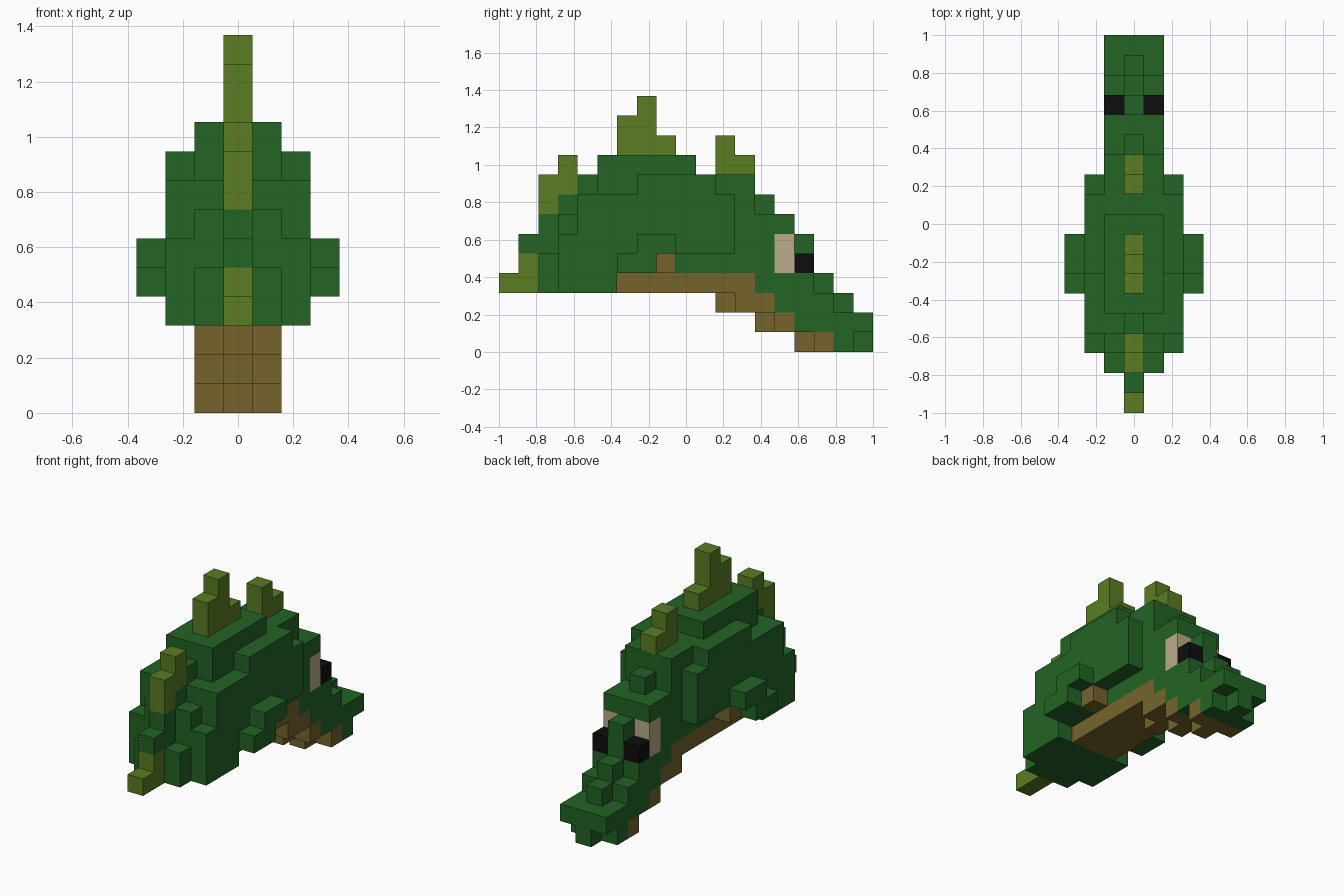
import bpy, bmesh
from mathutils import Vector

cube = bpy.data.objects.get("Cube")
if cube:
    bpy.data.objects.remove(cube, do_unlink=True)

LENGTH = 19          # blocks from tail tip to snout
S = 2 / LENGTH       # edge length of one block
grid = {}            # block (x, y, z) -> part name


def material(name, r, g, b):
    m = bpy.data.materials.new(name)
    m.use_nodes = True
    m.diffuse_color = (r, g, b, 1)
    m.node_tree.nodes["Principled BSDF"].inputs["Base Color"].default_value = (r, g, b, 1)
    return m


def column(part, x, y, bottom, top):
    """Stack blocks at y, mirrored to both sides."""
    for z in range(bottom, top + 1):
        for side in (x, -x):
            grid[side, y, z] = part


def spine(part, y, bottom, tops):
    """Row of centre columns from y onward."""
    for step, top in enumerate(tops):
        column(part, 0, y + step, bottom, top)


def repaint(part, z, y0, y1):
    """Hand the lower central blocks of one layer to another part."""
    for cell in grid:
        if abs(cell[0]) < 2 and cell[2] == z and y0 <= cell[1] <= y1:
            grid[cell] = part


# Back profile of the centre slice, the flank slice and the outer slice
centre = (5, 6, 7, 8) + (9,) * 5 + (8,) * 3 + (7, 6, 5, 3, 2, 1)
flank = (4, 6, 7) + (9,) * 5 + (8,) * 3 + (6, 6, 3, 2, 1, 1)
outer = (5,) + (7,) * 3 + (8,) * 4 + (7,)

for x, profile in enumerate((centre, flank, outer)):
    for y, top in enumerate(profile, start=x + 1):
        # The underside steps down to the snout; the outer slice arches upward
        if x == 2:
            bottom = y // 3 + 2
        else:
            bottom = min(3, max(0, (16 + x - y) // 2))
        column("head" if y > 12 else "body", x, y, bottom, top)

# Raised corners under the snout tip
for side in (-1, 1):
    del grid[side, LENGTH - 1, 0]

# Brown underside
repaint("belly", 3, 6, 12)
repaint("belly", 2, 11, 13)
repaint("throat", 1, 13, 14)
repaint("jaw", 0, 15, 16)

# Olive tail tip and back spines
spine("tail_tip", 0, 3, (3, 4))
del grid[0, 1, 3 + 2]
column("body", 0, 1, 5, 5)
spine("rear_spine", 2, 7, (8,))
spine("rear_spine", 3, 8, (9,))
spine("middle_spine", 6, 10, (11, 12, 10))
spine("front_spine", 11, 9, (10, 9))

# Stepped side fins with a brown patch behind
column("side_fins", 3, 6, 4, 4)
column("side_fins", 3, 7, 4, 5)
column("side_fins", 3, 8, 5, 5)
column("fin_patches", 2, 8, 4, 4)

# Eyes
column("eye_whites", 1, 14, 4, 5)
column("pupils", 1, 15, 4, 4)


def add_face(bm, cell, axis, sign):
    """One square on the given side of a block."""
    centre = Vector((cell[0] * S, (cell[1] + 0.5) * S - 1, (cell[2] + 0.5) * S))
    corners = []
    for a, b in ((-1, -1), (1, -1), (1, 1), (-1, 1))[::sign]:
        offset = Vector()
        offset[axis], offset[(axis + 1) % 3], offset[(axis + 2) % 3] = sign, a, b
        corners.append(bm.verts.new(centre + offset * S / 2))
    bm.faces.new(corners)


def build(part, mat):
    """Outer shell of one part."""
    bm = bmesh.new()
    for cell in [c for c, owner in grid.items() if owner == part]:
        for axis in range(3):
            for sign in (1, -1):
                near = list(cell)
                near[axis] += sign
                if tuple(near) not in grid:
                    add_face(bm, cell, axis, sign)
    bmesh.ops.remove_doubles(bm, verts=bm.verts, dist=1e-4)
    bmesh.ops.dissolve_limit(bm, angle_limit=0.01, verts=bm.verts, edges=bm.edges)
    mesh = bpy.data.meshes.new(part)
    bm.to_mesh(mesh)
    bm.free()
    mesh.materials.append(mat)
    bpy.context.collection.objects.link(bpy.data.objects.new(part, mesh))


colours = {
    material("dark green", 0.017, 0.127, 0.018): ("body", "head", "side_fins"),
    material("olive green", 0.102, 0.205, 0.016):
        ("tail_tip", "rear_spine", "middle_spine", "front_spine"),
    material("belly brown", 0.178, 0.127, 0.025): ("belly", "throat", "jaw", "fin_patches"),
    material("eye cream", 0.491, 0.413, 0.262): ("eye_whites",),
    material("pupil black", 0.004, 0.004, 0.004): ("pupils",),
}
for mat, names in colours.items():
    for name in names:
        build(name, mat)
